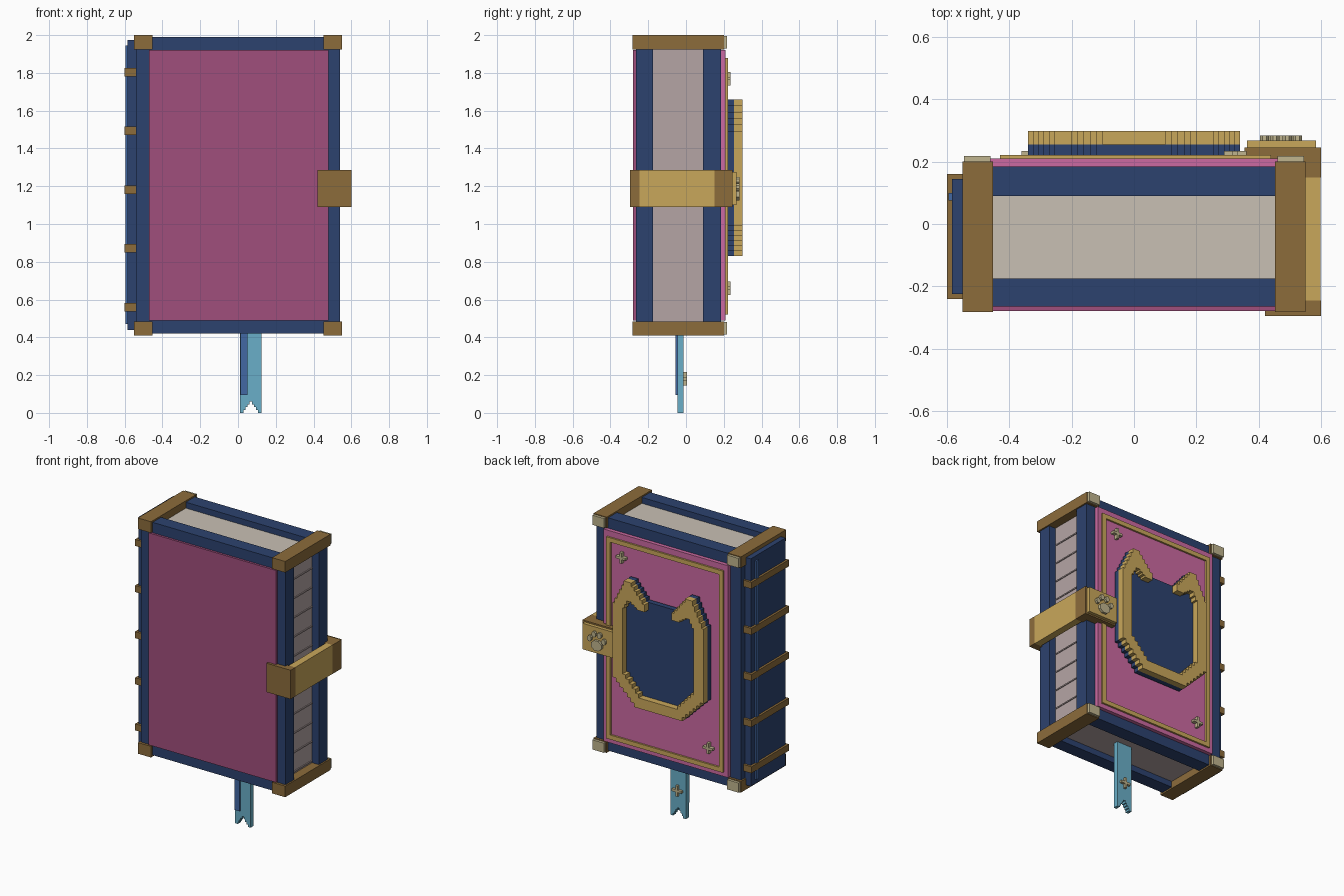
import bpy, bmesh, math

cube = bpy.data.objects.get("Cube")
if cube:
    bpy.data.objects.remove(cube, do_unlink=True)


def material(name, hex_code):
    """Flat material from an sRGB hex code, converted to linear."""
    rgb = [int(hex_code[i:i + 2], 16) / 255 for i in (0, 2, 4)]
    colour = [c / 12.92 if c < 0.04 else ((c + 0.055) / 1.055) ** 2.4 for c in rgb] + [1]
    m = bpy.data.materials.new(name)
    m.use_nodes = True
    m.diffuse_color = colour
    m.node_tree.nodes["Principled BSDF"].inputs["Base Color"].default_value = colour
    return m


NAVY = material("navy", "2C426F")
BLUE = material("mid blue", "4268A4")
SKY = material("sky blue", "6AAFC8")
ROSE = material("dark rose", "A04E7C")
PINK = material("pink", "CC6AA2")
CREAM = material("cream paper", "C9C0B4")
PAPER = material("mauve paper", "B5A5A5")
BROWN = material("bronze", "8C6C3B")
GOLD = material("gold", "C9A75B")
PALE = material("pale metal", "C0B58E")


def finish(name, bm, *mats):
    bmesh.ops.recalc_face_normals(bm, faces=bm.faces)
    mesh = bpy.data.meshes.new(name)
    bm.to_mesh(mesh)
    bm.free()
    for m in mats:
        mesh.materials.append(m)
    ob = bpy.data.objects.new(name, mesh)
    bpy.context.collection.objects.link(ob)
    return ob


def box(name, x, y, z, *mats):
    """Box from (low, high) ranges."""
    bm = bmesh.new()
    bmesh.ops.create_cube(bm, size=1)
    for v in bm.verts:
        v.co = [r[0] + (c + 0.5) * (r[1] - r[0]) for c, r in zip(v.co, (x, y, z))]
    return finish(name, bm, *mats)


def plate(name, outline, y, mat):
    """Outline in x, z extruded along y."""
    bm = bmesh.new()
    face = bm.faces.new([bm.verts.new((px, y[0], pz)) for px, pz in outline])
    new = bmesh.ops.extrude_face_region(bm, geom=[face])["geom"]
    bmesh.ops.translate(bm, vec=(0, y[1] - y[0], 0),
                        verts=[g for g in new if isinstance(g, bmesh.types.BMVert)])
    return finish(name, bm, mat)


def stair(p, q, n):
    """Stepped diagonal from p to q."""
    pts = [p]
    for i in range(n):
        x = p[0] + (q[0] - p[0]) * (i + 1) / n
        pts += [(x, pts[-1][1]), (x, p[1] + (q[1] - p[1]) * (i + 1) / n)]
    return pts


def mirrored(path):
    return path + [(-x, z) for x, z in reversed(path)]


def sparkle(name, x, z, y):
    """Four-armed cross with a raised middle."""
    a, b = 0.036, 0.008
    plate(name, [(x - a, z - b), (x - b, z - b), (x - b, z - a), (x + b, z - a),
                 (x + b, z - b), (x + a, z - b), (x + a, z + b), (x + b, z + b),
                 (x + b, z + a), (x - b, z + a), (x - b, z + b), (x - a, z + b)],
          y, PALE)


def disc(name, x, z, rx, rz, y, mat):
    ring = [math.tau * (i + 0.5) / 8 for i in range(8)]
    plate(name, [(x + rx * math.cos(t), z + rz * math.sin(t)) for t in ring], y, mat)


# Covers and inset panels
box("front_cover", (-0.54, 0.54), (-0.265, -0.175), (0.42, 1.99), NAVY)
box("back_cover", (-0.54, 0.54), (0.09, 0.185), (0.42, 1.99), NAVY)
box("front_panel", (-0.47, 0.48), (-0.28, -0.26), (0.49, 1.92), ROSE)
box("back_panel", (-0.46, 0.47), (0.18, 0.21), (0.49, 1.92), PINK)

# Pages: cream on top, mauve elsewhere
pages = box("pages", (-0.53, 0.49), (-0.18, 0.095), (0.46, 1.95), PAPER, CREAM)
for p in pages.data.polygons:
    p.material_index = 1 if p.normal.z > 0.5 else 0
for i in range(11):
    z = 0.5 + i * 0.13
    box(f"page_line_{i}", (0.48, 0.496), (-0.165, 0.085), (z - 0.004, z + 0.004), PAPER)

# Spine with raised bands
box("spine", (-0.585, -0.5), (-0.225, 0.145), (0.44, 1.975), NAVY)
box("spine_strip", (-0.596, -0.58), (0.075, 0.1), (0.47, 1.945), BLUE)
for i in range(5):
    z = 0.56 + i * 0.311
    box(f"spine_band_{i}", (-0.6, -0.535), (-0.24, 0.16), (z - 0.022, z + 0.022), BROWN)

# Corner guards with pale plates on the back
for side, s in (("left", 1), ("right", -1)):
    for level, z0, z1 in (("bottom", 0.41, 0.485), ("top", 1.925, 2.0)):
        box(f"{side}_{level}_guard", sorted((s * 0.452, s * 0.55)), (-0.282, 0.2),
            (z0, z1), BROWN)
        box(f"{side}_{level}_guard_plate", sorted((s * 0.46, s * 0.545)), (0.19, 0.218),
            (z0 + 0.005, z1 - 0.005), PALE)

# Thin gold frame on the back panel
x0, x1, z0, z1, w = -0.43, 0.44, 0.52, 1.88, 0.03
for name, x, z in (("frame_top", (x0, x1), (z1 - w, z1)),
                   ("frame_bottom", (x0, x1), (z0, z0 + w)),
                   ("frame_right", (x0, x0 + w), (z0 + w, z1 - w)),
                   ("frame_left", (x1 - w, x1), (z0 + w, z1 - w))):
    box(name, x, (0.2, 0.222), z, GOLD)
sparkle("upper_sparkle", 0.325, 1.77, (0.205, 0.235))
sparkle("lower_sparkle", -0.325, 0.66, (0.205, 0.235))

# Eared emblem: navy backing and open gold rim with stepped diagonals
outer = (stair((0.1, 1.54), (0.2, 1.66), 5) + stair((0.24, 1.66), (0.34, 1.46), 6)
         + stair((0.34, 0.99), (0.18, 0.83), 6))
inner = ([(0.1, 1.49)] + stair((0.14, 1.49), (0.2, 1.53), 3)
         + stair((0.22, 1.53), (0.265, 1.45), 3) + stair((0.265, 1.03), (0.145, 0.9), 5))
rim = mirrored(outer) + mirrored(inner)[::-1]
plate("emblem_backing", mirrored(outer), (0.22, 0.255), NAVY)
plate("emblem_rim", rim, (0.255, 0.298), GOLD)

# Clasp wrapping the open side
band = (1.09, 1.285)
box("clasp_front", (0.42, 0.6), (-0.296, -0.245), band, BROWN)
box("clasp_side", (0.55, 0.599), (-0.245, 0.15), band, GOLD)
box("clasp_back", (0.355, 0.6), (0.15, 0.245), band, BROWN)
box("clasp_plate", (0.362, 0.585), (0.24, 0.268), (1.1, 1.275), GOLD)

# Paw on the clasp
disc("paw_pad", 0.472, 1.158, 0.042, 0.036, (0.26, 0.284), PALE)
for i, (dx, z) in enumerate(((0.053, 1.195), (0.02, 1.23))):
    for s in (-1, 1):
        disc(f"paw_toe_{i}_{s}", 0.472 + s * dx, z, 0.016, 0.02, (0.26, 0.284), PALE)

# Ribbon bookmark with a notched end
notch = stair((0.02, 0), (0.06, 0.06), 4)
ribbon = [(0.01, 0.5), (0.01, 0)] + notch + [(0.135 - x, z) for x, z in notch[::-1]]
plate("bookmark", ribbon + [(0.125, 0), (0.125, 0.5)], (-0.045, -0.012), SKY)
box("bookmark_stripe", (0.014, 0.05), (-0.056, -0.044), (0.095, 0.5), BLUE)
sparkle("bookmark_sparkle", 0.068, 0.18, (-0.02, 0.005))
